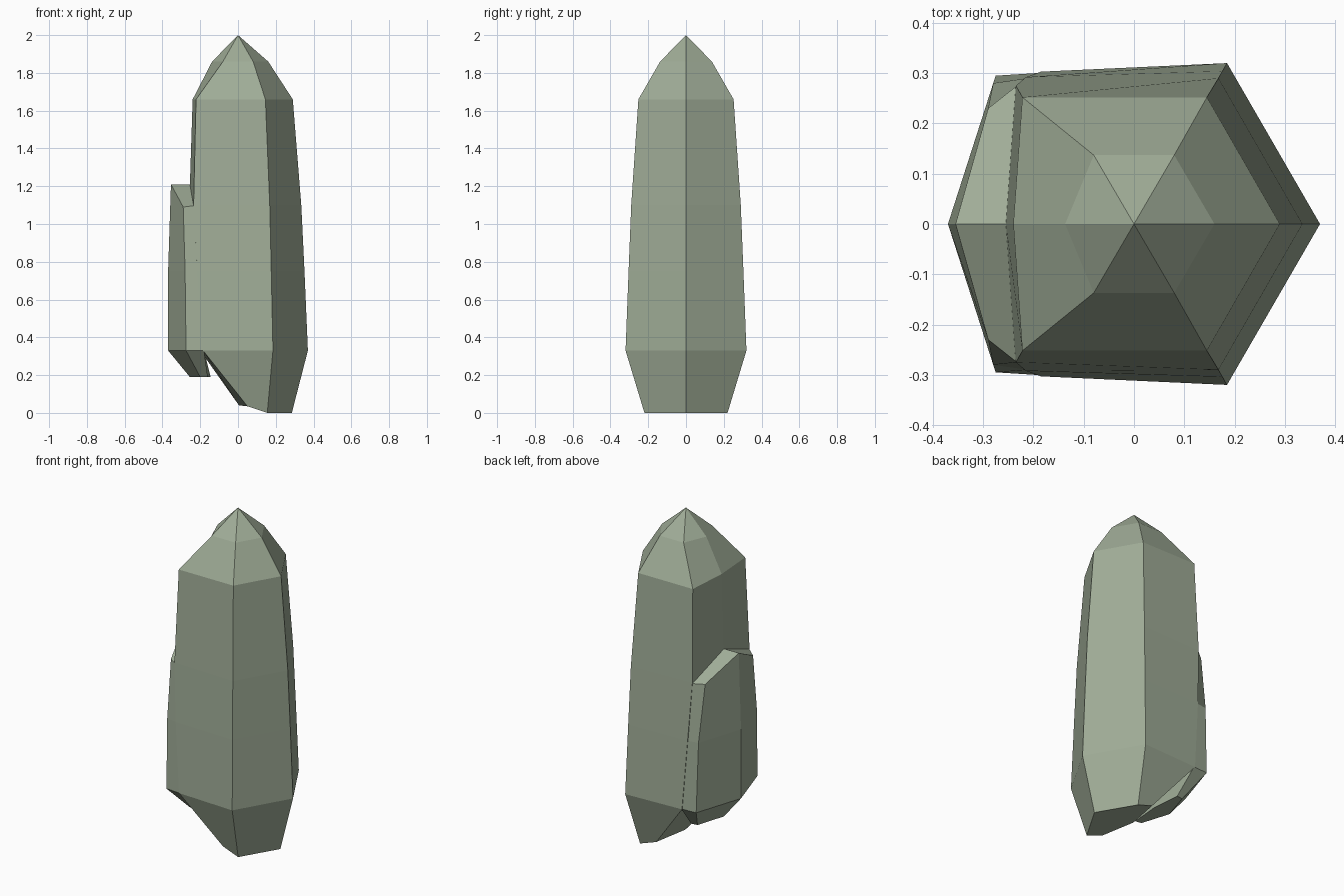
import bpy

if "Cube" in bpy.data.objects:
    bpy.data.objects.remove(bpy.data.objects["Cube"])

# Pale sage mineral colour
sage = bpy.data.materials.new("sage green")
sage.diffuse_color = (0.35, 0.415, 0.31, 1)
sage.use_nodes = True
sage.node_tree.nodes["Principled BSDF"].inputs["Base Color"].default_value = sage.diffuse_color


def ring(half):
    """Mirror a half outline (first and last point on y = 0) into a full ring."""
    return half + [(x, -y, z) for x, y, z in half[-2:0:-1]]


def loft(name, halves, apex=None):
    """Skin a stack of mirrored rings, closing the ends with a cap or a point."""
    rings = [ring(h) for h in halves]
    n = len(rings[0])
    verts = [p for r in rings for p in r]
    faces = [tuple(range(n))[::-1]]
    for k in range(len(rings) - 1):
        a, b = k * n, (k + 1) * n
        for i in range(n):
            j = (i + 1) % n
            faces.append((a + i, a + j, b + j, b + i))
    top = (len(rings) - 1) * n
    if apex:
        verts.append(apex)
        faces += [(top + i, top + (i + 1) % n, len(verts) - 1) for i in range(n)]
    else:
        # cap split along the centre line so each half slopes its own way
        h = n // 2
        faces.append(tuple(top + i for i in range(h + 1)))
        faces.append((top,) + tuple(top + i for i in range(h, n)))
    mesh = bpy.data.meshes.new(name)
    mesh.from_pydata(verts, [], faces)
    mesh.materials.append(sage)
    obj = bpy.data.objects.new(name, mesh)
    bpy.context.collection.objects.link(obj)
    return obj


# Main shaft: six-sided, broken off diagonally at the lower left
loft("main_crystal", [
    [(0.285, 0, 0), (0.155, 0.22, 0), (0.05, 0.215, 0.035), (0.005, 0, 0.04)],
    [(0.37, 0, 0.33), (0.185, 0.32, 0.33), (-0.185, 0.303, 0.33), (-0.20, 0, 0.33)],
    [(0.352, 0, 0.75), (0.176, 0.304, 0.75), (-0.215, 0.292, 0.75), (-0.23, 0, 0.75)],
    [(0.335, 0, 1.1), (0.168, 0.29, 1.1), (-0.235, 0.275, 1.1), (-0.255, 0, 1.2)],
    [(0.29, 0, 1.66), (0.145, 0.252, 1.66), (-0.222, 0.252, 1.66), (-0.24, 0, 1.66)],
    [(0.16, 0, 1.86), (0.08, 0.137, 1.86), (-0.08, 0.137, 1.86), (-0.137, 0, 1.86)],
], apex=(0, 0, 2))

# Shorter slab grown against the left side, with a sloped top ledge
loft("side_crystal", [
    [(-0.145, 0, 0.19), (-0.16, 0.18, 0.19), (-0.20, 0.175, 0.19), (-0.255, 0, 0.19)],
    [(-0.18, 0, 0.33), (-0.18, 0.301, 0.33), (-0.275, 0.295, 0.33), (-0.37, 0, 0.33)],
    [(-0.22, 0, 0.75), (-0.212, 0.29, 0.75), (-0.28, 0.28, 0.75), (-0.37, 0, 0.75)],
    [(-0.253, 0, 1.21), (-0.233, 0.275, 1.097), (-0.29, 0.23, 1.09), (-0.355, 0, 1.21)],
])
